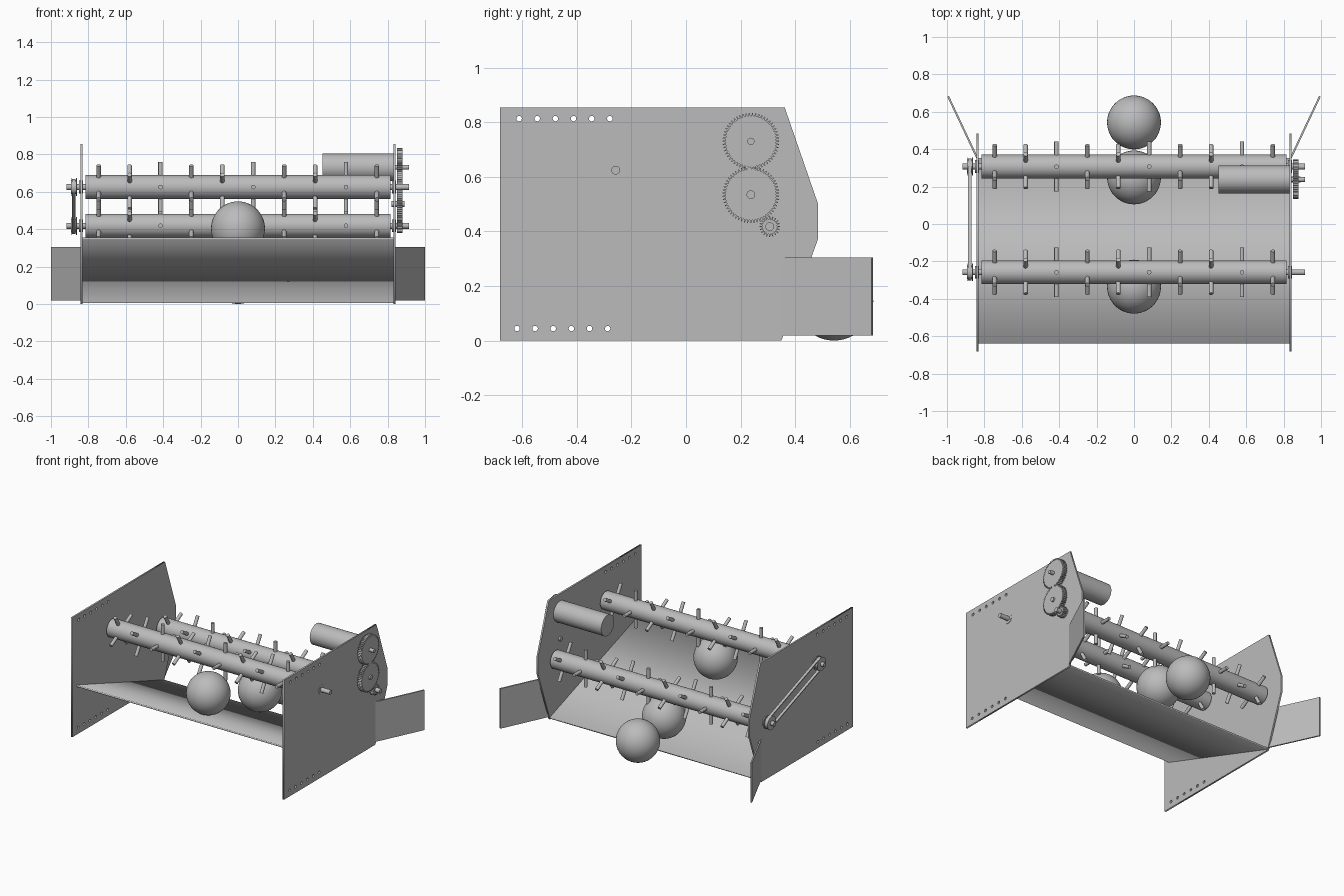
import bpy, math
from math import pi, sin, cos
from mathutils import Matrix, Vector

if "Cube" in bpy.data.objects:
    bpy.data.objects.remove(bpy.data.objects["Cube"])

grey = bpy.data.materials.new("plain_grey")
grey.use_nodes = True
grey.diffuse_color = (0.5, 0.5, 0.5, 1)
grey.node_tree.nodes["Principled BSDF"].inputs["Base Color"].default_value = (0.5, 0.5, 0.5, 1)

# local x, y, z of a side profile become world y, z, x
SIDE = Matrix(((0, 0, 1, 0), (1, 0, 0, 0), (0, 1, 0, 0), (0, 0, 0, 1)))


def circle(c, r, n=24):
    return [(c[0] + r * cos(2 * pi * i / n), c[1] + r * sin(2 * pi * i / n)) for i in range(n)]


def slab(name, loops, x0, x1):
    """Side profile (outline plus holes) extruded from x0 to x1."""
    curve = bpy.data.curves.new(name, 'CURVE')
    curve.dimensions = '2D'
    curve.fill_mode = 'BOTH'
    curve.extrude = (x1 - x0) / 2
    for loop in loops:
        s = curve.splines.new('POLY')
        s.points.add(len(loop) - 1)
        for p, (u, v) in zip(s.points, loop):
            p.co = (u, v, 0, 1)
        s.use_cyclic_u = True
    temp = bpy.data.objects.new(name + "_curve", curve)
    bpy.context.collection.objects.link(temp)
    bpy.context.view_layer.update()
    mesh = bpy.data.meshes.new_from_object(temp.evaluated_get(bpy.context.evaluated_depsgraph_get()))
    bpy.data.objects.remove(temp)
    mesh.transform(Matrix.Translation(((x0 + x1) / 2, 0, 0)) @ SIDE)
    mesh.materials.clear()
    mesh.materials.append(grey)
    ob = bpy.data.objects.new(name, mesh)
    bpy.context.collection.objects.link(ob)
    return ob


def finish(name, smooth=True):
    ob = bpy.context.object
    ob.name = name
    ob.data.materials.append(grey)
    if smooth:
        bpy.ops.object.shade_smooth_by_angle()
    return ob


def rod(name, a, b, r, n=32):
    a, b = Vector(a), Vector(b)
    bpy.ops.mesh.primitive_cylinder_add(vertices=n, radius=r, depth=(b - a).length, location=(a + b) / 2)
    bpy.context.object.rotation_mode = 'QUATERNION'
    bpy.context.object.rotation_quaternion = (b - a).to_track_quat('Z', 'Y')
    return finish(name)


def x_rod(name, c, x0, x1, r, n=32):
    return rod(name, (x0, *c), (x1, *c), r, n)


def gear(name, c, r, teeth, bore, phase=0):
    pts = []
    for i in range(teeth):
        for f, k in ((-0.32, 0), (-0.14, 1), (0.14, 1), (0.32, 0)):
            a = 2 * pi * (i + f + phase) / teeth
            rr = r - 0.011 * (1 - k)
            pts.append((c[0] + rr * cos(a), c[1] + rr * sin(a)))
    return slab(name, [pts, circle(c, bore)], 0.85, 0.88)


FRONT, REAR = (-0.258, 0.625), (0.307, 0.418)
MOTOR, IDLER = (0.238, 0.731), (0.238, 0.535)

# side plates with rows of mounting holes
outline = [(-0.683, 0), (0.35, 0), (0.484, 0.372), (0.484, 0.502), (0.362, 0.855), (-0.683, 0.855)]
holes = [circle((y0 + i * 0.0665, z), 0.01, 16)
         for y0, z in ((-0.612, 0.814), (-0.62, 0.044)) for i in range(6)]
for side, s in (("left", 1), ("right", -1)):
    slab(side + "_plate", [outline] + holes, s * 0.837 - 0.006, s * 0.837 + 0.006)
    # flared rear guide
    a, b = Vector((s * 0.837, 0.35, 0)), Vector((s * 0.994, 0.683, 0))
    d = b - a
    mid = (a + b) / 2
    bpy.ops.mesh.primitive_cube_add(size=1, location=(mid.x, mid.y, 0.162))
    bpy.context.object.scale = (d.length, 0.01, 0.286)
    bpy.context.object.rotation_euler.z = math.atan2(d.y, d.x)
    finish(side + "_guide", False)

# sloping floor
slab("ramp", [[(-0.64, 0.345), (0.35, 0.005), (0.353, 0.015), (-0.637, 0.356)]], -0.832, 0.832)

# spiked rollers, shafts, bearings and pulleys
for label, c in (("front", FRONT), ("rear", REAR)):
    x_rod(label + "_roller", c, -0.815, 0.815, 0.064, 48)
    x_rod(label + "_shaft", c, -0.918, 0.915, 0.016, 24)
    for x in (-0.837, 0.837):
        x_rod(label + "_bearing", c, x - 0.013, x + 0.008, 0.034)
    for i in range(10):
        x = -0.745 + i * 0.1653
        for k in range(4):
            a = k * pi / 2 + (i - 2) * pi / 6
            u = Vector((0, cos(a), sin(a)))
            p = Vector((x, *c))
            rod(label + "_spike", p + u * 0.055, p + u * 0.133, 0.012, 16)
    x_rod(label + "_pulley", c, -0.89, -0.866, 0.037)
    for x in (-0.892, -0.864):
        x_rod(label + "_pulley_flange", c, x - 0.002, x + 0.002, 0.048)


# drive belt
def stadium(r, n=16):
    base = math.atan2(REAR[1] - FRONT[1], REAR[0] - FRONT[0])
    pts = []
    for c, start in ((REAR, base - pi / 2), (FRONT, base + pi / 2)):
        for i in range(n + 1):
            a = start + pi * i / n
            pts.append((c[0] + r * cos(a), c[1] + r * sin(a)))
    return pts


slab("drive_belt", [stadium(0.043), stadium(0.036)], -0.888, -0.868)

# motor and gear train
x_rod("motor", MOTOR, 0.453, 0.831, 0.074, 48)
x_rod("motor_shaft", MOTOR, 0.8, 0.913, 0.013, 24)
x_rod("idler_pin", IDLER, 0.82, 0.89, 0.016, 24)
gear("motor_gear", MOTOR, 0.104, 54, 0.012)
gear("idler_gear", IDLER, 0.104, 54, 0.015, 0.5)
gear("roller_gear", REAR, 0.038, 20, 0.015)

# balls travelling along the ramp
for y, z in ((-0.335, 0.404), (0.249, 0.203), (0.543, 0.144)):
    bpy.ops.mesh.primitive_uv_sphere_add(segments=48, ring_count=24, radius=0.144, location=(0, y, z))
    finish("ball")
